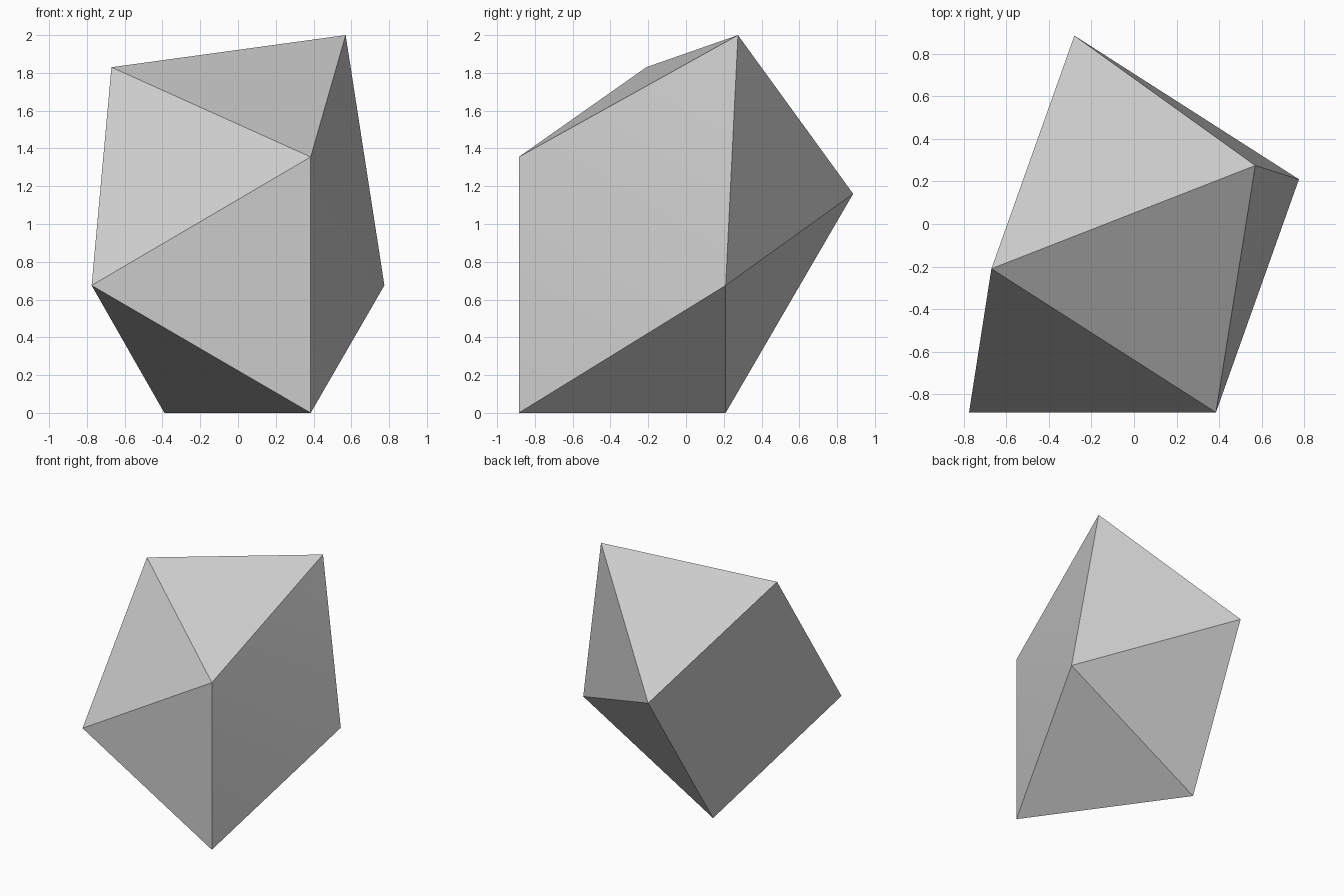
import bpy
import bmesh
import math

# Remove the default cube
cube = bpy.data.objects.get("Cube")
if cube:
    bpy.data.objects.remove(cube, do_unlink=True)

# Plain grey stone
stone = bpy.data.materials.new("grey_stone")
stone.use_nodes = True
grey = (0.6, 0.6, 0.6, 1.0)
stone.diffuse_color = grey
stone.node_tree.nodes["Principled BSDF"].inputs["Base Color"].default_value = grey

# Corners of the faceted boulder
corners = {
    "peak": (0.57, 0.275, 2.0),
    "shoulder": (-0.67, -0.21, 1.83),
    "front_upper": (0.385, -0.885, 1.355),
    "front_side": (-0.775, -0.885, 0.675),
    "front_foot": (0.385, -0.885, 0.0),
    "back_foot": (-0.39, 0.21, 0.0),
    "back_side": (0.775, 0.21, 0.675),
    "back_upper": (-0.28, 0.885, 1.16),
}

# The boulder is the convex skin around its corners
bm = bmesh.new()
for co in corners.values():
    bm.verts.new(co)
bmesh.ops.convex_hull(bm, input=bm.verts[:])
bmesh.ops.dissolve_limit(bm, angle_limit=math.radians(2),
                         verts=bm.verts[:], edges=bm.edges[:])
bmesh.ops.recalc_face_normals(bm, faces=bm.faces[:])

mesh = bpy.data.meshes.new("boulder")
bm.to_mesh(mesh)
bm.free()
mesh.materials.append(stone)
boulder = bpy.data.objects.new("boulder", mesh)
bpy.context.collection.objects.link(boulder)

# Crisp facets, with only the shallow crease softened
bpy.ops.object.select_all(action="DESELECT")
boulder.select_set(True)
bpy.context.view_layer.objects.active = boulder
bpy.ops.object.shade_smooth_by_angle(angle=math.radians(25))
